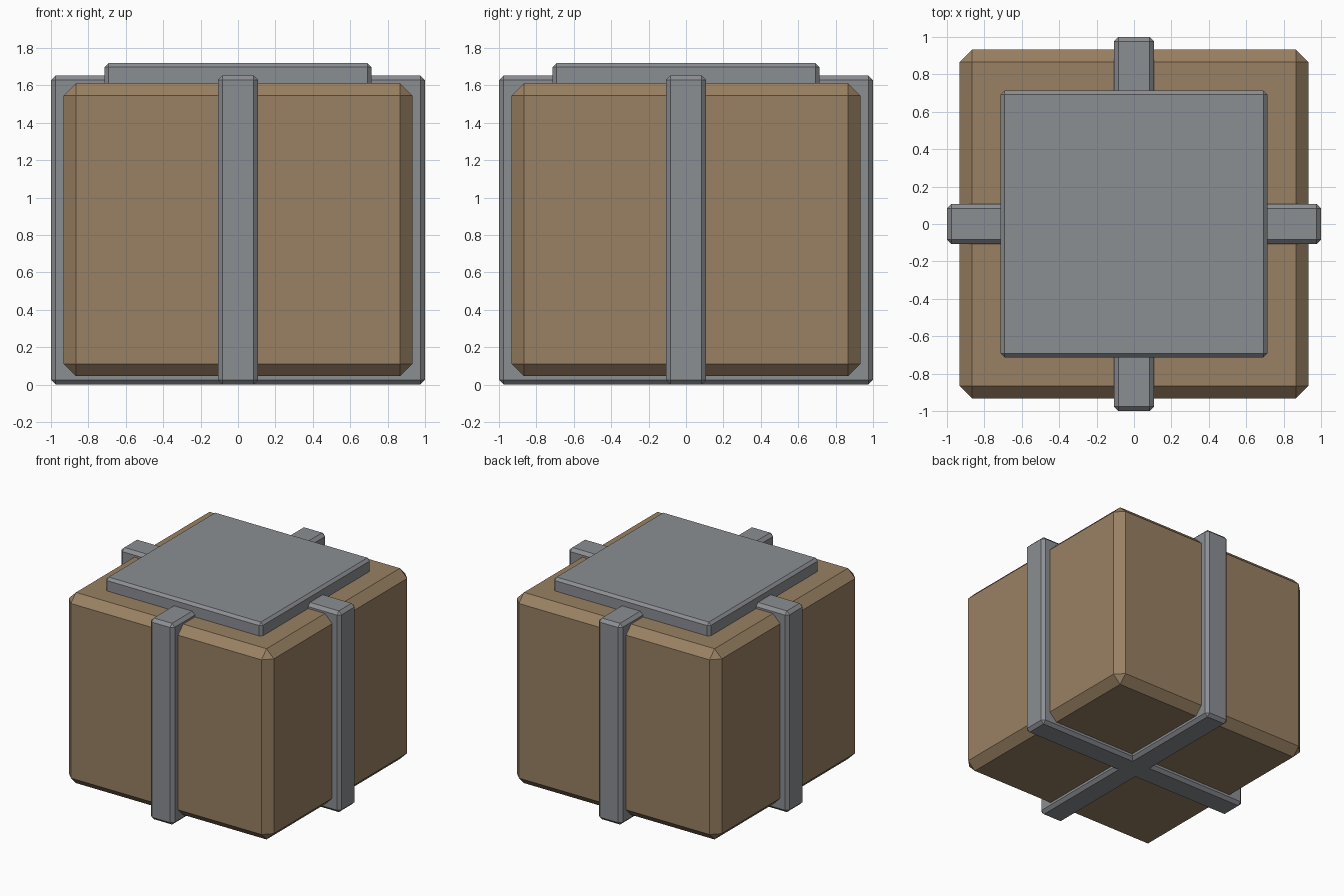
import bpy

old = bpy.data.objects.get("Cube")
if old:
    bpy.data.objects.remove(old, do_unlink=True)


def make_material(name, rgb):
    mat = bpy.data.materials.new(name)
    mat.use_nodes = True
    color = (*rgb, 1.0)
    mat.diffuse_color = color
    mat.node_tree.nodes["Principled BSDF"].inputs["Base Color"].default_value = color
    return mat


def chamfered_box(name, half_x, half_y, bottom, top, chamfer, mat):
    """Flat-shaded box centred on the z axis, with every edge chamfered."""
    bpy.ops.mesh.primitive_cube_add(size=2, location=(0, 0, (bottom + top) / 2))
    obj = bpy.context.object
    obj.name = name
    obj.scale = (half_x, half_y, (top - bottom) / 2)
    bpy.ops.object.transform_apply(location=False, rotation=False, scale=True)
    obj.data.materials.append(mat)
    bevel = obj.modifiers.new("Chamfer", 'BEVEL')
    bevel.width = chamfer
    bevel.segments = 1
    return obj


brown = make_material("Cardboard brown", (0.32, 0.22, 0.125))
grey = make_material("Steel grey", (0.26, 0.272, 0.29))

# Crate body
chamfered_box("crate_body", 0.932, 0.932, 0.045, 1.612, 0.066, brown)

# Two crossing straps wrapped around the body
chamfered_box("strap_side_to_side", 1.0, 0.108, 0.0, 1.653, 0.025, grey)
chamfered_box("strap_front_to_back", 0.108, 1.0, 0.0, 1.653, 0.025, grey)

# Square plate on the lid
chamfered_box("top_plate", 0.713, 0.713, 1.57, 1.718, 0.021, grey)
